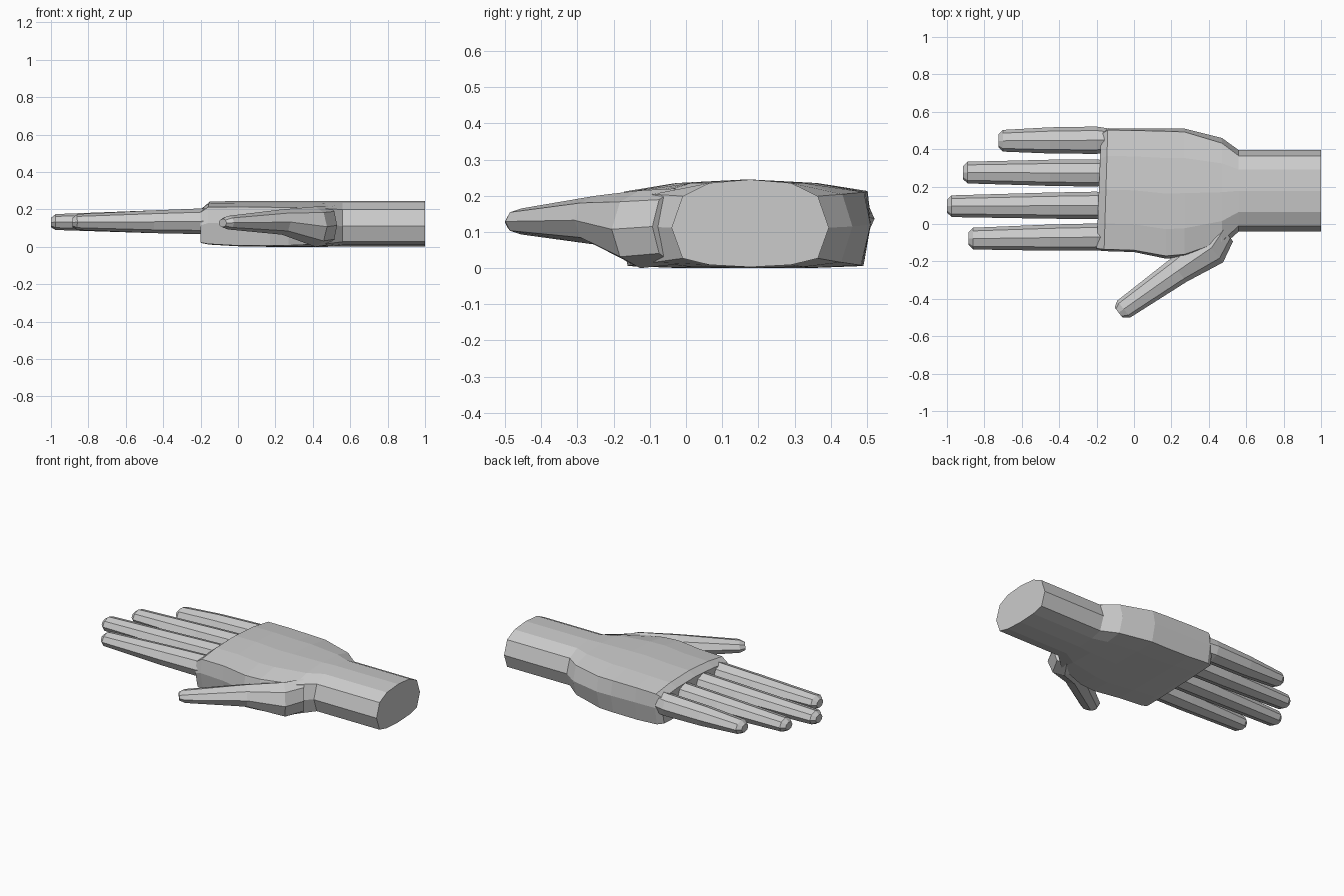
import bpy, bmesh
from math import cos, sin, pi
from mathutils import Vector

if "Cube" in bpy.data.objects:
    bpy.data.objects.remove(bpy.data.objects["Cube"])


def loft(name, rings):
    """Skin a list of equal-length point rings and cap both ends."""
    bm = bmesh.new()
    vs = [[bm.verts.new(p) for p in r] for r in rings]
    n = len(rings[0])
    for a, b in zip(vs, vs[1:]):
        for i in range(n):
            j = (i + 1) % n
            bm.faces.new((a[i], a[j], b[j], b[i]))
    bm.faces.new(vs[0])
    bm.faces.new(vs[-1])
    bmesh.ops.recalc_face_normals(bm, faces=bm.faces[:])
    me = bpy.data.meshes.new(name)
    bm.to_mesh(me)
    bm.free()
    ob = bpy.data.objects.new(name, me)
    bpy.context.collection.objects.link(ob)
    return ob


# Palm and wrist: 12-sided section, blending from oval to boxy
OVAL = [(-1, -.1), (-.86, .62), (-.52, .92), (0, 1), (.52, .92), (.86, .62),
        (1, -.1), (.86, -.8), (.52, -.95), (0, -1), (-.52, -.95), (-.86, -.8)]
BOX = [(-1, 0), (-.97, .74), (-.55, .92), (0, 1), (.55, .92), (.97, .74),
       (1, 0), (.94, -.97), (.55, -1), (0, -1), (-.55, -1), (-.94, -.97)]


def section(x, y0, y1, z0, z1, b, skew=0):
    cy, hy, cz, hz = (y0 + y1) / 2, (y1 - y0) / 2, (z0 + z1) / 2, (z1 - z0) / 2
    pts = []
    for o, q in zip(OVAL, BOX):
        u, v = o[0] + (q[0] - o[0]) * b, o[1] + (q[1] - o[1]) * b
        pts.append((x + skew * (u + 1), cy + u * hy, cz + v * hz))
    return pts


hand = loft("hand", [section(*s) for s in [
    (1.0, -.04, .395, .003, .245, 0),
    (.56, -.04, .395, .003, .245, 0),
    (.47, -.12, .46, 0, .245, .4),
    (.27, -.18, .51, 0, .245, .8),
    (.17, -.185, .51, 0, .245, .9),
    (0, -.15, .51, .003, .245, 1),
    (-.16, -.145, .512, .012, .242, 1, .01),
    (-.2, -.14, .49, .02, .21, 1, .012)]])


# Fingers and thumb: 8-sided tapered tubes of (centre x, y, half width, z0, z1)
def digit(name, stations):
    a, b = Vector(stations[0][:2]), Vector(stations[-1][:2])
    d = (b - a).normalized()
    rings = []
    for x, y, w, z0, z1 in stations:
        ring = []
        for i in range(8):
            t = i * pi / 4
            u = w * cos(t)
            ring.append((x - d.y * u, y + d.x * u,
                         (z0 + z1) / 2 + (z1 - z0) / 2 * sin(t)))
        rings.append(ring)
    return loft(name, rings)


parts = []
for name, tip, y0, y1 in [("index_finger", -.885, -.07, -.078),
                          ("middle_finger", -1.0, .1, .095),
                          ("ring_finger", -.915, .273, .275),
                          ("little_finger", -.725, .448, .445)]:
    parts.append(digit(name, [
        (-.12, y0, .06, .07, .21),
        (-.2, y0, .073, .068, .205),
        (-.45, y0 * .65 + y1 * .35, .07, .073, .195),
        (tip + .025, y1, .058, .09, .175),
        (tip, y1, .034, .105, .155)]))

parts.append(digit("thumb", [
    (.48, -.03, .08, .01, .22),
    (.414, -.127, .1, 0, .215),
    (.235, -.25, .075, .065, .2),
    (-.055, -.455, .057, .093, .165),
    (-.082, -.474, .034, .105, .15)]))

# Merge the digits into one continuous hand
for p in parts:
    m = hand.modifiers.new("join_" + p.name, 'BOOLEAN')
    m.operation, m.solver, m.object = 'UNION', 'EXACT', p
bpy.context.view_layer.update()
dg = bpy.context.evaluated_depsgraph_get()
merged = bpy.data.meshes.new_from_object(hand.evaluated_get(dg))
hand.modifiers.clear()
hand.data = merged
for p in parts:
    bpy.data.objects.remove(p)
